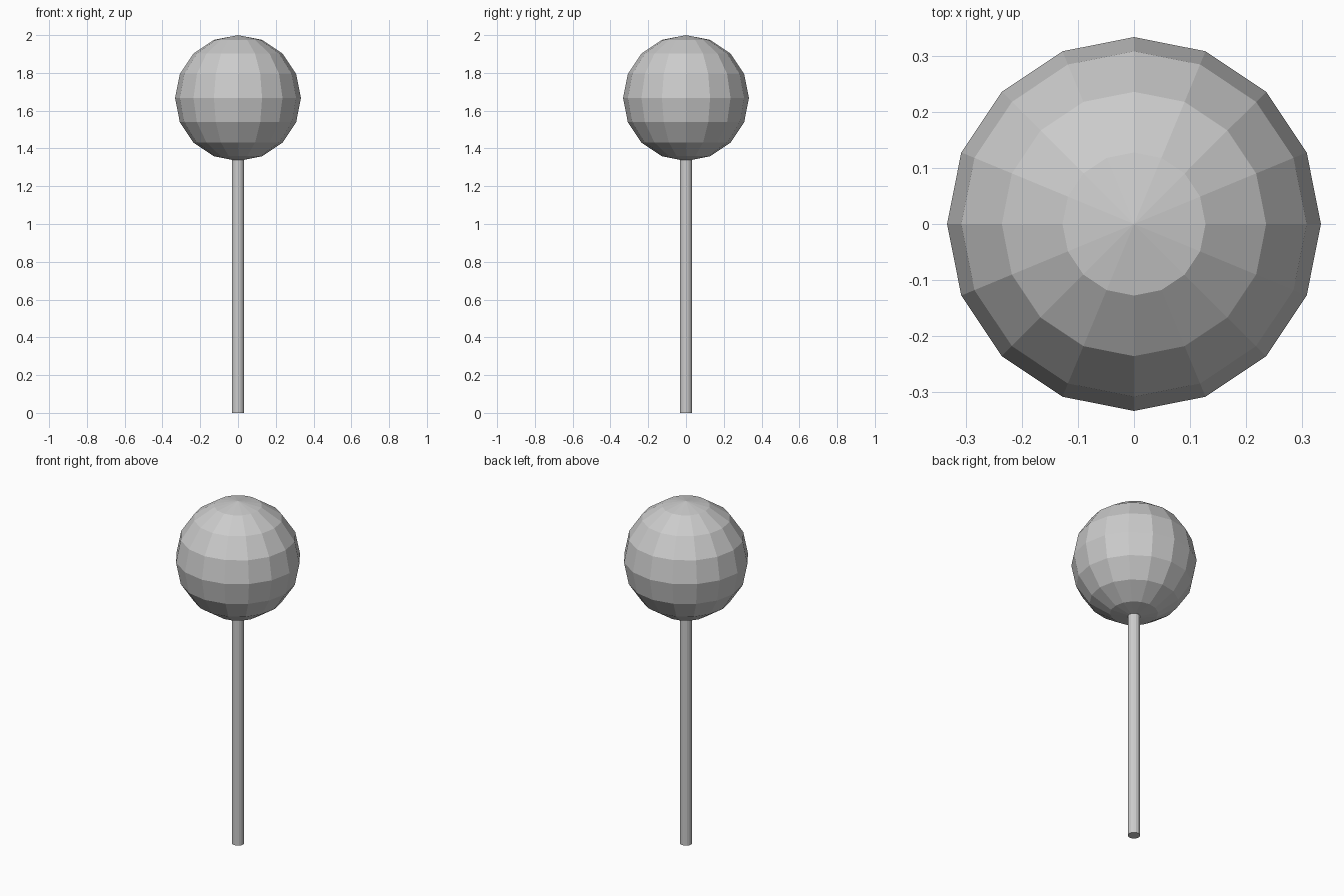
import bpy

if "Cube" in bpy.data.objects:
    bpy.data.objects.remove(bpy.data.objects["Cube"])

HEIGHT = 2.0
BALL_R = 1 / 3
STICK_R = 0.033
STICK_TOP = 1.35  # ends just inside the ball

# Round faceted head
bpy.ops.mesh.primitive_uv_sphere_add(
    segments=16, ring_count=8, radius=BALL_R, location=(0, 0, HEIGHT - BALL_R))
bpy.context.object.name = "ball_head"

# Thin straight stick
bpy.ops.mesh.primitive_cylinder_add(
    vertices=16, radius=STICK_R, depth=STICK_TOP, location=(0, 0, STICK_TOP / 2))
bpy.context.object.name = "stick"
